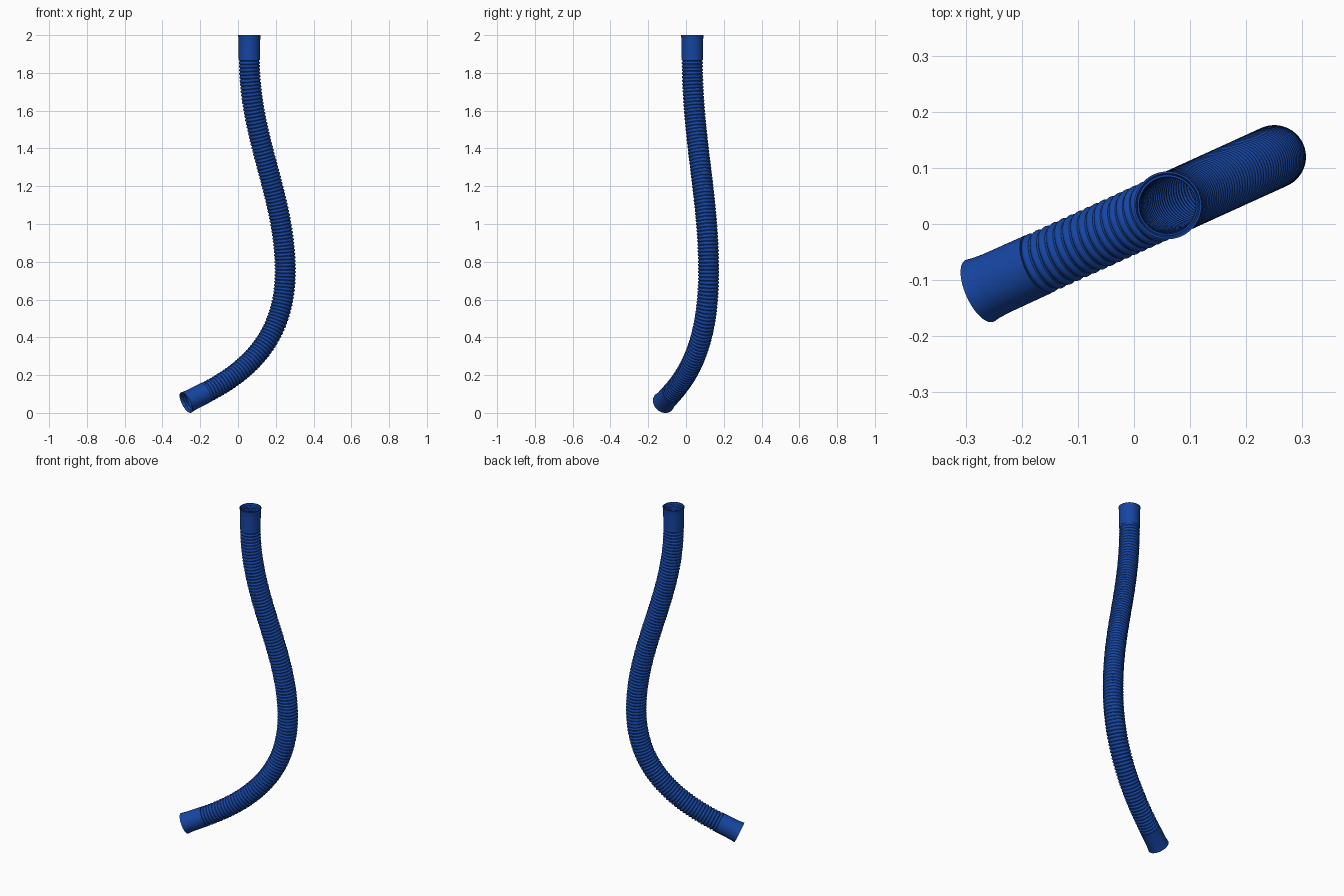
import bpy, bmesh, math
from mathutils import Vector
from mathutils.geometry import interpolate_bezier

if "Cube" in bpy.data.objects:
    bpy.data.objects.remove(bpy.data.objects["Cube"])

SIDES = 48
CUFF = 0.125        # cuff length
PITCH = 0.0185      # spacing of the ribs
ANGLE = math.atan(0.455)   # heading of the vertical plane the hose lies in
SIDE = Vector((-math.sin(ANGLE), math.cos(ANGLE), 0))

blue = bpy.data.materials.new("blue_plastic")
blue.diffuse_color = (0.008, 0.06, 0.36, 1)
blue.use_nodes = True
blue.node_tree.nodes["Principled BSDF"].inputs["Base Color"].default_value = blue.diffuse_color


def on_plane(x, z):
    return Vector((x, 0.455 * x + 0.006, z))


# Centre line: straight cuff, bend, upper sweep, straight cuff
def bezier(*pts):
    return interpolate_bezier(*[on_plane(*p) for p in pts], 150)


low_end, low_cuff = (-0.275, 0.0545), (-0.172, 0.107)
path = [on_plane(*low_end)]
path += bezier(low_cuff, (0.078, 0.234), (0.25, 0.42), (0.25, 0.75))
path += bezier((0.25, 0.75), (0.25, 1.15), (0.06, 1.45), (0.06, 1.875))[1:]
path.append(on_plane(0.06, 2.0))
dist = [0.0]
for a, b in zip(path, path[1:]):
    dist.append(dist[-1] + (b - a).length)
LENGTH = dist[-1]


def point_at(s):
    i = 0
    while i < len(dist) - 2 and dist[i + 1] < s:
        i += 1
    return path[i].lerp(path[i + 1], (s - dist[i]) / (dist[i + 1] - dist[i]))


def sweep(name, profile, closed=False):
    """Skin circles of (distance along path, radius) around the centre line."""
    bm = bmesh.new()
    rings = []
    for s, r in profile:
        c = point_at(s)
        t = (point_at(min(s + 0.006, LENGTH)) - point_at(max(s - 0.006, 0))).normalized()
        n = t.cross(SIDE)
        rings.append([bm.verts.new(c + r * (math.cos(a) * SIDE + math.sin(a) * n))
                      for a in (math.tau * k / SIDES for k in range(SIDES))])
    pairs = list(zip(rings, rings[1:]))
    if closed:
        pairs.append((rings[-1], rings[0]))
    for p, q in pairs:
        for k in range(SIDES):
            j = (k + 1) % SIDES
            bm.faces.new((p[k], p[j], q[j], q[k]))
    bmesh.ops.recalc_face_normals(bm, faces=bm.faces)
    mesh = bpy.data.meshes.new(name)
    bm.to_mesh(mesh)
    bm.free()
    mesh.materials.append(blue)
    obj = bpy.data.objects.new(name, mesh)
    bpy.context.collection.objects.link(obj)
    bpy.ops.object.select_all(action='DESELECT')
    obj.select_set(True)
    bpy.context.view_layer.objects.active = obj
    bpy.ops.object.shade_smooth_by_angle(angle=math.radians(40))
    return obj


# Ribbed hose, running inside both cuffs
ribs = round((LENGTH - 0.02) / PITCH)
step = (LENGTH - 0.02) / ribs
rib = [(0.0, 0.0512), (0.2, 0.0512), (0.36, 0.0552), (0.6, 0.0565), (0.84, 0.0552)]
profile = [(0.01 + (i + f) * step, r) for i in range(ribs) for f, r in rib]
profile.append((LENGTH - 0.01, 0.0512))
hose = sweep("ribbed_hose", profile)
wall = hose.modifiers.new("wall", 'SOLIDIFY')
wall.thickness = 0.0015
wall.offset = -1

# Smooth cuffs with a flared lip at the open end
cuff = [(0, 0.0605), (0.012, 0.0585), (0.035, 0.057), (CUFF, 0.0565),
        (CUFF, 0.052), (0.03, 0.052), (0.01, 0.0545), (0, 0.057)]
sweep("lower_cuff", cuff, True)
sweep("upper_cuff", [(LENGTH - s, r) for s, r in cuff], True)
